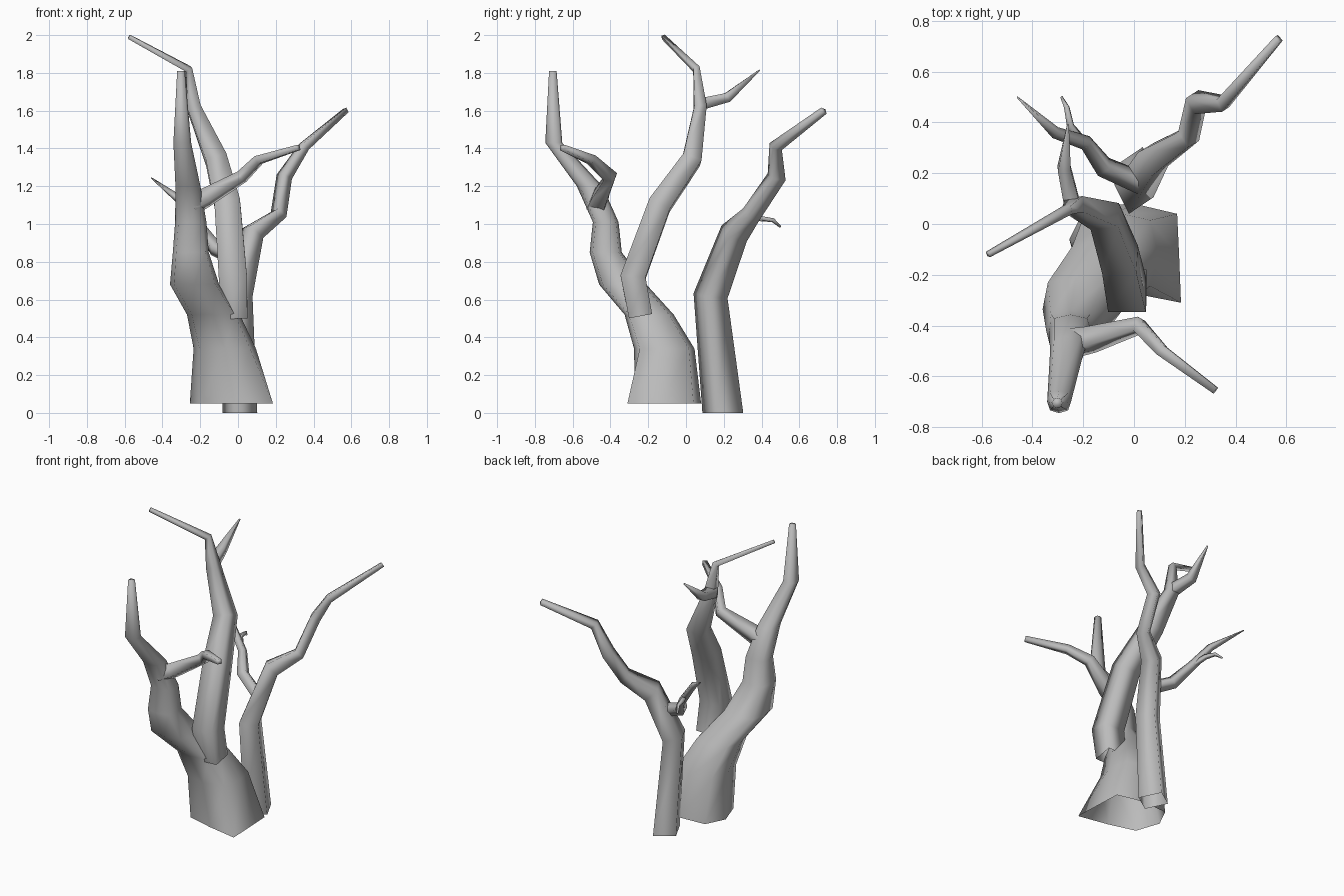
import bpy, bmesh, math
from mathutils import Vector

cube = bpy.data.objects.get("Cube")
if cube:
    bpy.data.objects.remove(cube, do_unlink=True)

# Bark material
bark = bpy.data.materials.new("grey_bark")
bark.use_nodes = True
GREY = (0.5, 0.5, 0.5, 1)
bark.diffuse_color = GREY
shader = next(n for n in bark.node_tree.nodes if n.type == 'BSDF_PRINCIPLED')
shader.inputs["Base Color"].default_value = GREY
shader.inputs["Roughness"].default_value = 0.8


def loft(name, rings):
    """Skin a list of point rings; the root stays open, the tip is closed."""
    bm = bmesh.new()
    loops = [[bm.verts.new(p) for p in ring] for ring in rings]
    n = len(loops[0])
    for low, high in zip(loops, loops[1:]):
        for i in range(n):
            j = (i + 1) % n
            bm.faces.new((low[i], low[j], high[j], high[i]))
    bm.faces.new(loops[-1])
    mesh = bpy.data.meshes.new(name)
    bm.to_mesh(mesh)
    bm.free()
    mesh.materials.append(bark)
    obj = bpy.data.objects.new(name, mesh)
    bpy.context.collection.objects.link(obj)
    bpy.ops.object.select_all(action='DESELECT')
    obj.select_set(True)
    bpy.context.view_layer.objects.active = obj
    bpy.ops.object.shade_smooth_by_angle(angle=math.radians(100))
    return obj


def boxy_oval(cx, cy, z, rx, ry, square):
    """Horizontal eight-point ring, from oval (0) to rectangle (1)."""
    ring = []
    for i in range(8):
        a = math.radians(45 * (i + 1))
        c, s = math.cos(a), math.sin(a)
        grow = max(abs(c), abs(s)) ** -square
        ring.append(Vector((cx + rx * c * grow, cy + ry * s * grow, z)))
    return ring


def limb(name, path, sides=4, turn=45, wide=1.0, flat_root=False):
    """Tapered tube along (x, y, z, radius) points."""
    pts = [Vector(p[:3]) for p in path]
    steps = [(b - a).normalized() for a, b in zip(pts, pts[1:])]
    tangents = [steps[0]] + [(a + b).normalized() for a, b in zip(steps, steps[1:])] + [steps[-1]]
    if flat_root:
        tangents[0] = Vector((0, 0, 1))
    side, last = Vector((1, 0, 0)), tangents[0]
    angles = [math.radians(turn) + math.tau * i / sides for i in range(sides)]
    rings = []
    for p, t, spec in zip(pts, tangents, path):
        side = last.rotation_difference(t) @ side
        side = (side - t * side.dot(t)).normalized()
        other, last = t.cross(side), t
        rings.append([p + spec[3] * (side * wide * math.cos(a) + other * math.sin(a))
                      for a in angles])
    return loft(name, rings)


# Front trunk: angular flared foot rising into a boxy stem
foot = [(.17, .04), (.0, .08), (-.19, .07), (-.255, -.06),
        (-.2, -.22), (-.02, -.27), (.185, -.31), (.178, -.13)]
stem = [(-.07, -.115, .34, .165, .16, .4), (-.13, -.195, .52, .14, .13, .4),
        (-.23, -.335, .68, .13, .125, .5), (-.25, -.425, .85, .095, .085, .4),
        (-.25, -.425, 1.01, .083, .068, .3), (-.265, -.51, 1.2, .066, .068, .2),
        (-.295, -.70, 1.43, .047, .045, .2), (-.302, -.705, 1.81, .02, .02, .2)]
loft("front_trunk", [[Vector((x, y, .05)) for x, y in foot]]
     + [boxy_oval(*s) for s in stem])

limb("front_trunk_branch", [(-.25, -.47, 1.1, .065), (-.17, -.455, 1.14, .058),
                            (.02, -.4, 1.25, .04), (.11, -.5, 1.34, .032),
                            (.32, -.655, 1.405, .02)])

# Middle trunk growing out of the front trunk
limb("middle_trunk", [(-.02, -.24, .51, .088), (-.027, -.28, .72, .094),
                      (-.055, -.14, 1.1, .086), (-.115, .03, 1.34, .072),
                      (-.235, .075, 1.62, .045), (-.262, .055, 1.82, .024),
                      (-.575, -.12, 1.99, .014)], wide=1.12)
limb("middle_trunk_branch", [(-.24, .06, 1.63, .045), (-.275, .22, 1.67, .036),
                             (-.26, .39, 1.815, .005)])

# Back trunk, separate at the ground, diamond in section
limb("back_trunk", [(.01, .195, 0, .112), (.0, .13, .62, .094),
                    (.075, .255, .95, .08), (.215, .345, 1.05, .054),
                    (.245, .48, 1.25, .052), (.35, .475, 1.41, .038),
                    (.57, .73, 1.6, .022)], turn=-15, wide=.85, flat_root=True)

# Thin twigs on the back trunk
limb("back_twig", [(.03, .16, .8, .045), (-.12, .225, .87, .042), (-.19, .32, .97, .03),
                   (-.31, .36, 1.13, .024), (-.46, .5, 1.245, .003)])
limb("back_twig_fork", [(-.19, .31, .97, .02), (-.25, .385, 1.03, .017),
                        (-.265, .46, 1.02, .012), (-.285, .5, .985, .006)])
